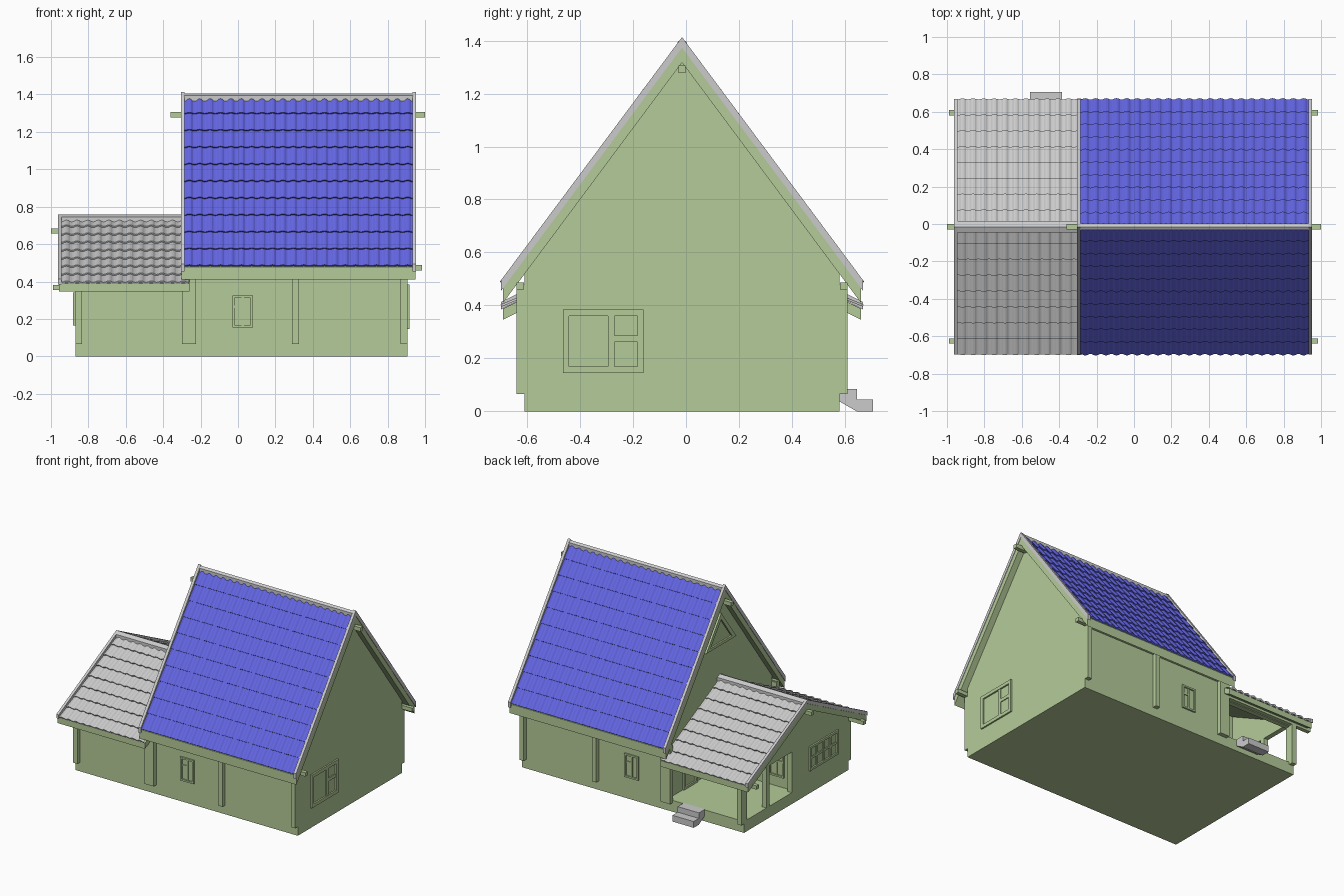
import bpy, bmesh, math

if "Cube" in bpy.data.objects:
    bpy.data.objects.remove(bpy.data.objects["Cube"])

Y0 = -0.015  # ridge line position; "off" values below are measured from it


def material(name, rgb):
    m = bpy.data.materials.new(name)
    m.diffuse_color = (*rgb, 1)
    m.use_nodes = True
    m.node_tree.nodes["Principled BSDF"].inputs["Base Color"].default_value = m.diffuse_color
    return m


GREEN = material("pale_green", (0.46, 0.60, 0.315))
BLUE = material("tile_blue", (0.125, 0.13, 0.76))
GREY = material("light_grey", (0.60, 0.60, 0.60))


def finish(bm, name, mat):
    bmesh.ops.recalc_face_normals(bm, faces=bm.faces)
    me = bpy.data.meshes.new(name)
    bm.to_mesh(me)
    bm.free()
    me.materials.append(mat)
    ob = bpy.data.objects.new(name, me)
    bpy.context.collection.objects.link(ob)
    return ob


def boxes(name, items, mat=GREEN):
    """Join boxes given as (x0, x1, y0, y1, z0, z1)."""
    bm = bmesh.new()
    for x0, x1, y0, y1, z0, z1 in items:
        vs = bmesh.ops.create_cube(bm, size=1)["verts"]
        for v in vs:
            v.co = (x1 if v.co.x > 0 else x0, y1 if v.co.y > 0 else y0, z1 if v.co.z > 0 else z0)
    return finish(bm, name, mat)


def prism(name, x0, x1, pts, mat=GREEN):
    """Extrude an (off, z) profile along x."""
    bm = bmesh.new()
    f = bm.faces.new([bm.verts.new((x0, Y0 + o, z)) for o, z in pts])
    r = bmesh.ops.extrude_face_region(bm, geom=[f])
    for v in r["geom"]:
        if isinstance(v, bmesh.types.BMVert):
            v.co.x = x1
    return finish(bm, name, mat)


def chevron(name, x0, x1, apex, slope, thick, half, mat=GREEN):
    e = apex - slope * half
    prism(name, x0, x1, [(-half, e), (0, apex), (half, e), (half, e - thick),
                         (0, apex - thick), (-half, e - thick)], mat)


def tiles(name, x0, x1, cols, rows, apex, slope, half, mat, lift=0.008, amp=0.009):
    """Overlapping rows of rolled tiles on both slopes."""
    wave = (0, 0.15, 0.8, 1, 0.8, 0.15)
    a = math.atan(slope)
    n = cols * len(wave)
    for side, label in ((-1, "front"), (1, "back")):
        bm = bmesh.new()

        def line(off, base, w=1):
            out = []
            for i in range(n + 1):
                h = base + w * amp * wave[i % len(wave)]
                out.append(bm.verts.new((x0 + (x1 - x0) * i / n,
                                         Y0 + side * (off + h * math.sin(a)),
                                         apex - slope * off + h * math.cos(a))))
            return out
        lines = []
        for r in range(rows):
            lines += [line(half * r / rows, 0), line(half * (r + 1) / rows, lift)]
        lines.append(line(half, -0.002, 0.6))
        for p, q in zip(lines, lines[1:]):
            for i in range(n):
                bm.faces.new((p[i], p[i + 1], q[i + 1], q[i]))
        finish(bm, name + "_" + label, mat)


def window(name, axis, plane, out, a0, a1, z0, z1, vbars, hbars, w=0.02):
    """Raised frame and bars on a wall; hbars are (start, end, z)."""
    def bar(b0, b1, c0, c1, d):
        p = sorted((plane - out * 0.005, plane + out * d))
        return (*p, b0, b1, c0, c1) if axis == "x" else (b0, b1, *p, c0, c1)
    items = [bar(a0, a0 + w, z0, z1, 0.011), bar(a1 - w, a1, z0, z1, 0.011),
             bar(a0 + w, a1 - w, z0, z0 + w, 0.011), bar(a0 + w, a1 - w, z1 - w, z1, 0.011)]
    items += [bar(v - w / 2, v + w / 2, z0 + w, z1 - w, 0.007) for v in vbars]
    items += [bar(h0, h1, z - w / 2, z + w / 2, 0.006) for h0, h1, z in hbars]
    boxes(name, items)


# Walls: main house, closed annex room, porch floor and porch gable
W = 0.595
prism("main_walls", -0.26, 0.905, [(-W, 0), (W, 0), (W, 0.54), (0, 1.34), (-W, 0.54)])
prism("annex_walls", -0.87, -0.26, [(-W, 0), (0.02, 0), (0.02, 0.695), (0, 0.705), (-W, 0.408)])
boxes("porch_floor", [(-0.87, -0.26, 0, Y0 + W, 0, 0.082)])
prism("porch_gable", -0.87, -0.835, [(0.02, 0.375), (W, 0.375), (W, 0.408), (0.02, 0.695)])
boxes("porch_frame", [(-0.87, -0.26, 0.545, 0.58, 0.35, 0.405),
                      (-0.87, -0.835, 0.545, 0.58, 0.08, 0.40),
                      (-0.87, -0.835, 0.29, 0.325, 0.08, 0.40),
                      (-0.87, -0.835, 0.0, 0.035, 0.08, 0.40)])

# Wall posts along the front and back
posts = []
for x0, x1, top in ((-0.87, -0.835, 0.40), (-0.30, -0.225, 0.48), (0.29, 0.325, 0.48), (0.87, 0.905, 0.48)):
    posts.append((x0, x1, Y0 - 0.625, Y0 - 0.59, 0.065, top))
    posts.append((x0, x1, Y0 + 0.59, Y0 + 0.625, 0.065, top))
boxes("wall_posts", posts)

# Purlins poking out under the roofs
purlins = [(-0.36, 1.0, Y0 - 0.014, Y0 + 0.014, 1.277, 1.305),
           (-1.0, -0.8, Y0 - 0.014, Y0 + 0.014, 0.657, 0.684)]
for s in (-1, 1):
    y = Y0 + s * 0.61
    purlins.append((-0.30, 0.985, y - 0.014, y + 0.014, 0.46, 0.487))
    purlins.append((-0.99, -0.26, y - 0.014, y + 0.014, 0.355, 0.382))
boxes("purlins", purlins)

# Main roof
S1 = 1.343
chevron("main_roof_boards", -0.303, 0.95, 1.383, S1, 0.066, 0.675)
tiles("main_roof_tiles", -0.288, 0.935, 22, 10, 1.385, S1, 0.674, BLUE)
for label, x0 in (("left", -0.306), ("right", 0.933)):
    chevron("main_verge_" + label, x0, x0 + 0.02, 1.413, S1, 0.04, 0.684, GREY)
chevron("main_ridge_cap", -0.29, 0.935, 1.405, 0.6, 0.03, 0.018, GREY)

# Annex roof
S2 = 0.505
chevron("annex_roof_boards", -0.958, -0.26, 0.729, S2, 0.042, 0.675)
tiles("annex_roof_tiles", -0.945, -0.265, 12, 8, 0.731, S2, 0.678, GREY)
chevron("annex_verge", -0.962, -0.943, 0.758, S2, 0.028, 0.684, GREY)
chevron("annex_ridge_cap", -0.945, -0.26, 0.758, 0.45, 0.025, 0.03, GREY)

# Windows
fr, bk = Y0 - W, Y0 + W
window("front_window", "y", fr, -1, -0.03, 0.08, 0.155, 0.325, [0.025], [(-0.02, 0.025, 0.265)], 0.012)
window("back_window", "y", bk, 1, -0.03, 0.08, 0.155, 0.325, [0.025], [(0.025, 0.07, 0.265)], 0.012)
window("right_window", "x", 0.905, 1, -0.465, -0.16, 0.145, 0.385, [-0.282], [(-0.28, -0.18, 0.275)], 0.024)
window("left_window", "x", -0.87, -1, -0.485, -0.16, 0.165, 0.34,
       [-0.40, -0.3225, -0.245], [(-0.47, -0.175, 0.2525)], 0.016)
window("porch_window", "y", 0.005, 1, -0.79, -0.67, 0.155, 0.325, [-0.73], [(-0.78, -0.73, 0.265)], 0.012)
window("porch_door", "x", -0.26, -1, 0.25, 0.41, 0.082, 0.345, [], [(0.26, 0.40, 0.22)], 0.016)

# Triangular attic window frame on the left gable
bm = bmesh.new()
rings = []
for x in (-0.255, -0.272):
    for apex, base, half in ((1.20, 0.97, 0.171), (1.155, 0.99, 0.123)):
        rings.append([bm.verts.new((x, Y0 + o, z)) for o, z in ((-half, base), (half, base), (0, apex))])
for p, q in ((0, 1), (2, 3), (0, 2), (1, 3)):
    for i in range(3):
        j = (i + 1) % 3
        bm.faces.new((rings[p][i], rings[p][j], rings[q][j], rings[q][i]))
finish(bm, "attic_window_frame", GREEN)

# Porch steps
prism("porch_steps", -0.555, -0.385,
      [(0.59, 0.085), (0.66, 0.085), (0.66, 0.045), (0.72, 0.045), (0.72, 0), (0.66, 0), (0.59, 0.04)], GREY)
